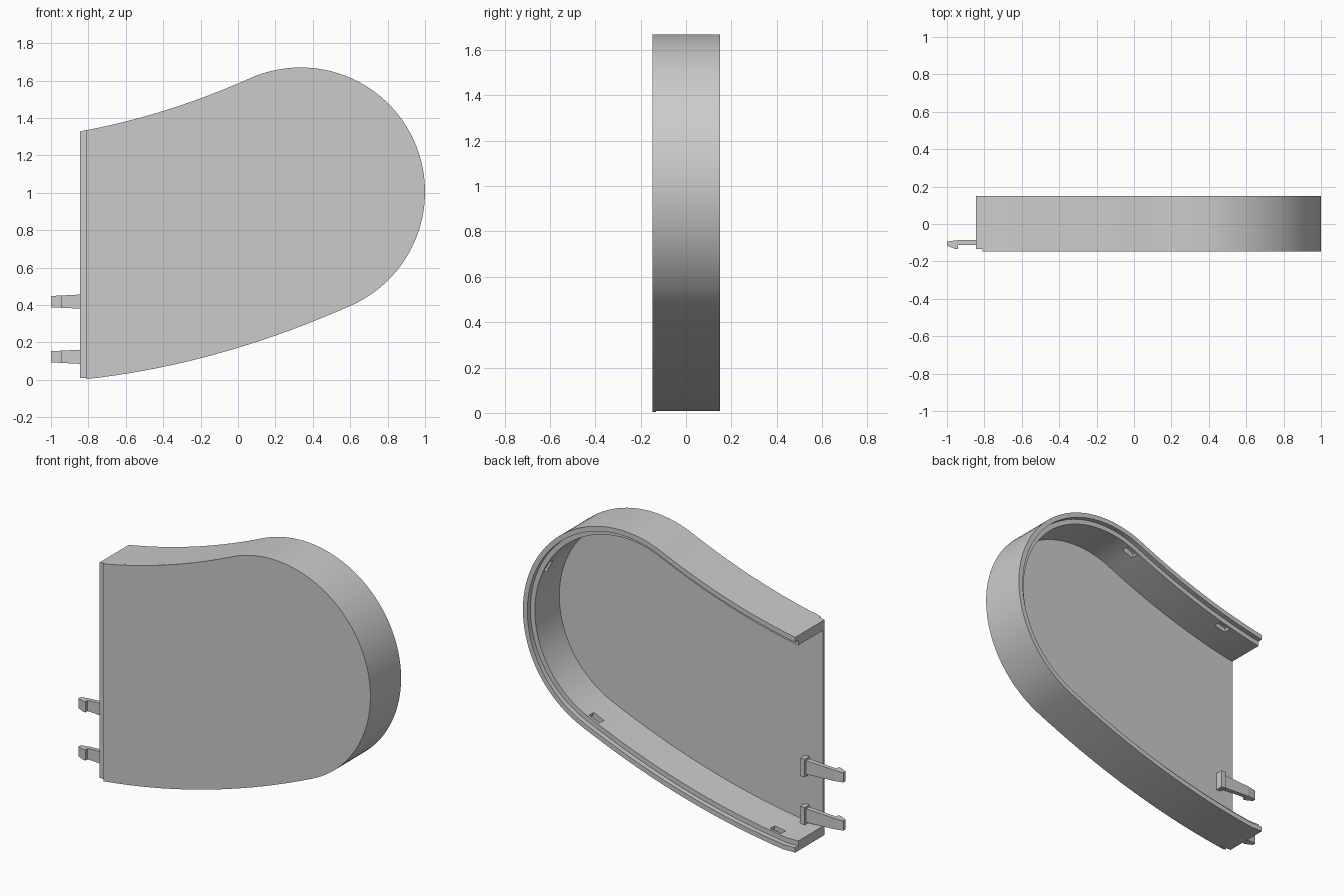
import bpy, bmesh
from math import radians, cos, sin, atan, degrees
from mathutils import Vector, Matrix

if "Cube" in bpy.data.objects:
    bpy.data.objects.remove(bpy.data.objects["Cube"])

grey = bpy.data.materials.new("light grey plastic")
grey.use_nodes = True
COLOUR = (0.6, 0.6, 0.6, 1)
grey.diffuse_color = COLOUR
grey.node_tree.nodes["Principled BSDF"].inputs["Base Color"].default_value = COLOUR

FRONT, STEP, INNER, RIM, BACK = -0.147, -0.133, -0.117, 0.12, 0.15
END, FACE_END = -0.845, -0.81
WALL = 0.06
CX, CZ, R, JOIN = 0.335, 1.005, 0.665, radians(66)


def finish(bm, name):
    bmesh.ops.recalc_face_normals(bm, faces=bm.faces)
    mesh = bpy.data.meshes.new(name)
    bm.to_mesh(mesh)
    bm.free()
    obj = bpy.data.objects.new(name, mesh)
    bpy.context.collection.objects.link(obj)
    mesh.materials.append(grey)
    return obj


def smooth(obj):
    bpy.ops.object.select_all(action="DESELECT")
    obj.select_set(True)
    bpy.context.view_layer.objects.active = obj
    bpy.ops.object.shade_smooth_by_angle(angle=radians(30))


def edge(x, x0, z0, bend):
    """Height and slope of a gently bent edge leaving the round end at x0."""
    d = x0 - x
    slope0 = 1 / (sin(JOIN) / cos(JOIN))
    return z0 - slope0 * d + bend * d * d, slope0 - 2 * bend * d


def lower(x):
    return edge(x, CX + R * cos(JOIN), CZ - R * sin(JOIN), 0.118)


def upper(x):
    return edge(x, CX - R * cos(JOIN), CZ + R * sin(JOIN), 0.146)


def outline(end, n=18, arc=56):
    """Outer path from the lower end, round the nose, to the upper end."""
    xl, xu = CX + R * cos(JOIN), CX - R * cos(JOIN)
    pts = []
    for i in range(n):
        x = end + (xl - end) * i / n
        pts.append(Vector((x, max(lower(x)[0], 0))))
    for i in range(arc + 1):
        a = -JOIN + radians(180) * i / arc
        pts.append(Vector((CX + R * cos(a), CZ + R * sin(a))))
    for i in range(1, n + 1):
        x = xu + (end - xu) * i / n
        pts.append(Vector((x, upper(x)[0])))
    if end == END:
        pts[0].y += 0.01
    return pts


def slab(name, pts, y0, y1):
    bm = bmesh.new()
    face = bm.faces.new([bm.verts.new((p.x, y0, p.y)) for p in pts])
    out = bmesh.ops.extrude_face_region(bm, geom=[face])["geom"]
    moved = [g for g in out if isinstance(g, bmesh.types.BMVert)]
    bmesh.ops.translate(bm, verts=moved, vec=(0, y1 - y0, 0))
    return finish(bm, name)


def box(name, size, matrix):
    bm = bmesh.new()
    bmesh.ops.create_cube(bm, size=1, matrix=matrix @ Matrix.Diagonal((*size, 1)))
    return finish(bm, name)


# Face plate, with a thin tongue left standing proud at the open end
smooth(slab("face_plate", outline(FACE_END), FRONT, STEP))
smooth(slab("plate_tongue", outline(END), STEP, INNER))

# Side wall: a stepped section swept along the outline
path = outline(END)
section = [(0, INNER), (0, BACK), (WALL / 2, BACK), (WALL / 2, RIM), (WALL, RIM), (WALL, INNER)]
bm = bmesh.new()
rings = []
for i, p in enumerate(path):
    if i in (0, len(path) - 1):
        inward = Vector((0, 1 if i == 0 else -1))
    else:
        t = (path[i + 1] - path[i - 1]).normalized()
        inward = Vector((-t.y, t.x))
    rings.append([bm.verts.new((p.x + inward.x * s, y, p.y + inward.y * s)) for s, y in section])
for a, b in zip(rings, rings[1:]):
    for k in range(len(section)):
        m = (k + 1) % len(section)
        bm.faces.new((a[k], a[m], b[m], b[k]))
bm.faces.new(rings[0])
bm.faces.new(rings[-1])
wall = finish(bm, "side_wall")
smooth(wall)

# Small latch pockets sunk into the inside of the wall
spots = []
for x in (-0.68, 0.55):
    z, s = lower(x)
    spots.append((x, z + WALL, atan(s)))
for x in (-0.6, 0.1):
    z, s = upper(x)
    spots.append((x, z - WALL, atan(s)))
a = radians(27)
spots.append((CX + (R - WALL) * cos(a), CZ + (R - WALL) * sin(a), a + radians(90)))
for x, z, tilt in spots:
    place = Matrix.Translation((x, 0.083, z)) @ Matrix.Rotation(-tilt, 4, "Y")
    cutter = box("pocket_cutter", (0.075, 0.045, 0.05), place)
    cutter.hide_render = True
    cutter.hide_set(True)
    cutter.display_type = "WIRE"
    cut = wall.modifiers.new("pocket", "BOOLEAN")
    cut.object = cutter
    cut.solver = "EXACT"

# Two snap clips reaching out past the open end
clip_profile = [(-0.735, -0.085), (-0.735, -0.112), (-0.94, -0.112), (-0.94, -0.134),
                (-0.955, -0.134), (-1.0, -0.115), (-1.0, -0.094), (-0.94, -0.086)]
for label, zc in (("lower", 0.123), ("upper", 0.418)):
    bm = bmesh.new()
    low, high = [], []
    for x, y in clip_profile:
        half = 0.03 + 0.05 * (x + 1)
        low.append(bm.verts.new((x, y, zc - half)))
        high.append(bm.verts.new((x, y, zc + half)))
    bm.faces.new(low)
    bm.faces.new(high)
    for k in range(len(low)):
        m = (k + 1) % len(low)
        bm.faces.new((low[k], low[m], high[m], high[k]))
    finish(bm, label + "_clip")
    box(label + "_clip_foot", (0.03, 0.05, 0.11), Matrix.Translation((-0.74, -0.095, zc)))
